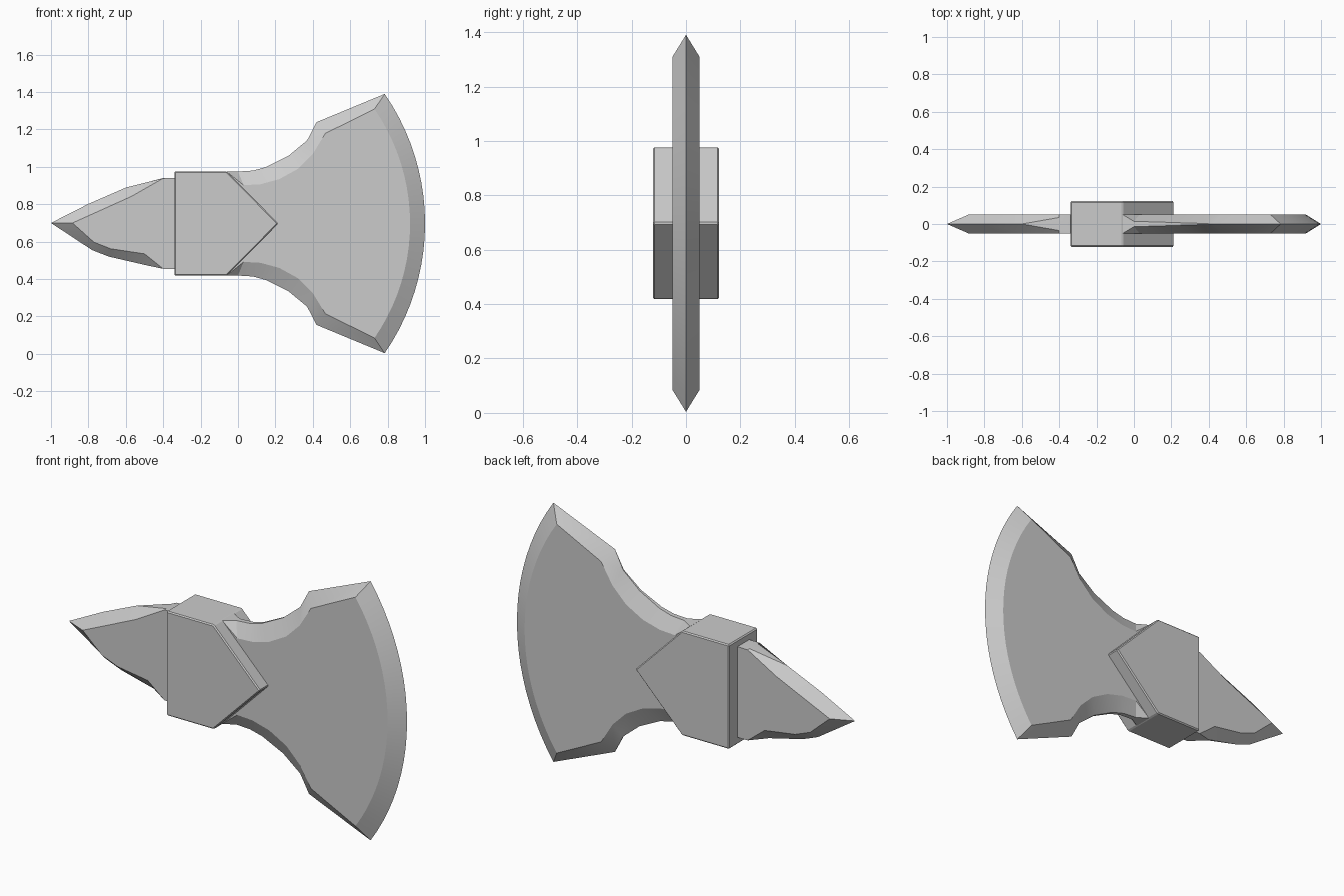
import bpy, bmesh
from math import asin, cos, sin, radians

if "Cube" in bpy.data.objects:
    bpy.data.objects.remove(bpy.data.objects["Cube"])

ZC = 0.697   # height of the head's centre line
T = 0.05     # half thickness of the plates


def finish(bm, name, angle=None):
    bmesh.ops.recalc_face_normals(bm, faces=bm.faces)
    me = bpy.data.meshes.new(name)
    bm.to_mesh(me)
    bm.free()
    ob = bpy.data.objects.new(name, me)
    bpy.context.collection.objects.link(ob)
    if angle:
        me.shade_smooth()
        me.set_sharp_from_angle(angle=radians(angle))
    return ob


def ground_plate(name, pairs):
    """Plate with ground edges: (outer x, z, half width, inner x, z) around the outline."""
    bm = bmesh.new()
    rings = []
    for s in (-1, 1):
        outer = [bm.verts.new((x, s * w, ZC + z)) for x, z, w, _, _ in pairs]
        inner = [bm.verts.new((x, s * T, ZC + z)) for _, _, _, x, z in pairs]
        rings.append((outer, inner))
        bm.faces.new(inner)
    (o0, i0), (o1, i1) = rings
    n = len(pairs)
    for a, b in ((i0, o0), (o0, o1), (o1, i1)):
        for k in range(n):
            j = (k + 1) % n
            bm.faces.new((a[k], a[j], b[j], b[k]))
    bmesh.ops.remove_doubles(bm, verts=bm.verts, dist=0.0005)
    bmesh.ops.dissolve_degenerate(bm, edges=bm.edges, dist=0.0005)
    return finish(bm, name, 25)


# Blade: upper outline, curved cutting edge, mirrored lower outline
upper = [
    (-0.06, 0.277, T, -0.06, 0.277),
    (0.0, 0.278, 0.014, 0.03, 0.205),
    (0.08, 0.283, 0.012, 0.12, 0.21),
    (0.15, 0.302, 0.010, 0.22, 0.237),
    (0.27, 0.362, 0.006, 0.32, 0.292),
    (0.37, 0.445, 0.003, 0.40, 0.372),
    (0.42, 0.542, 0.0, 0.467, 0.482),
]
R1, R2 = 1.221, 1.08
a1, a2 = asin(0.693 / R1), asin(0.612 / R2)
steps = 20
edge = []
for k in range(steps + 1):
    t = 1 - 2 * k / steps
    edge.append((1 - R1 + R1 * cos(a1 * t), R1 * sin(a1 * t), 0.0,
                 0.92 - R2 + R2 * cos(a2 * t), R2 * sin(a2 * t)))
lower = [(x, -z, w, u, -v) for x, z, w, u, v in reversed(upper)]
ground_plate("axe_blade", upper + edge + lower)

# Back spike
ground_plate("back_spike", [
    (-0.32, 0.243, T, -0.32, 0.243),
    (-0.40, 0.243, 0.035, -0.40, 0.242),
    (-0.60, 0.192, 0.0, -0.57, 0.145),
    (-0.80, 0.105, 0.0, -0.725, 0.075),
    (-1.0, 0.003, 0.0, -0.885, 0.003),
    (-0.78, -0.142, 0.0, -0.77, -0.10),
    (-0.69, -0.177, 0.0, -0.68, -0.135),
    (-0.495, -0.222, 0.005, -0.50, -0.162),
    (-0.40, -0.242, T, -0.40, -0.242),
    (-0.32, -0.242, T, -0.32, -0.242),
])

# Pentagonal socket block
bm = bmesh.new()
outline = [(-0.34, -0.279), (-0.06, -0.279), (0.216, 0), (-0.06, 0.279), (-0.34, 0.279)]
face = bm.faces.new([bm.verts.new((x, -0.122, ZC + z)) for x, z in outline])
ext = bmesh.ops.extrude_face_region(bm, geom=[face])
bmesh.ops.translate(bm, vec=(0, 0.244, 0),
                    verts=[g for g in ext["geom"] if isinstance(g, bmesh.types.BMVert)])
block = finish(bm, "socket_block")
bev = block.modifiers.new("bevel", 'BEVEL')
bev.width = 0.006
bev.segments = 1
